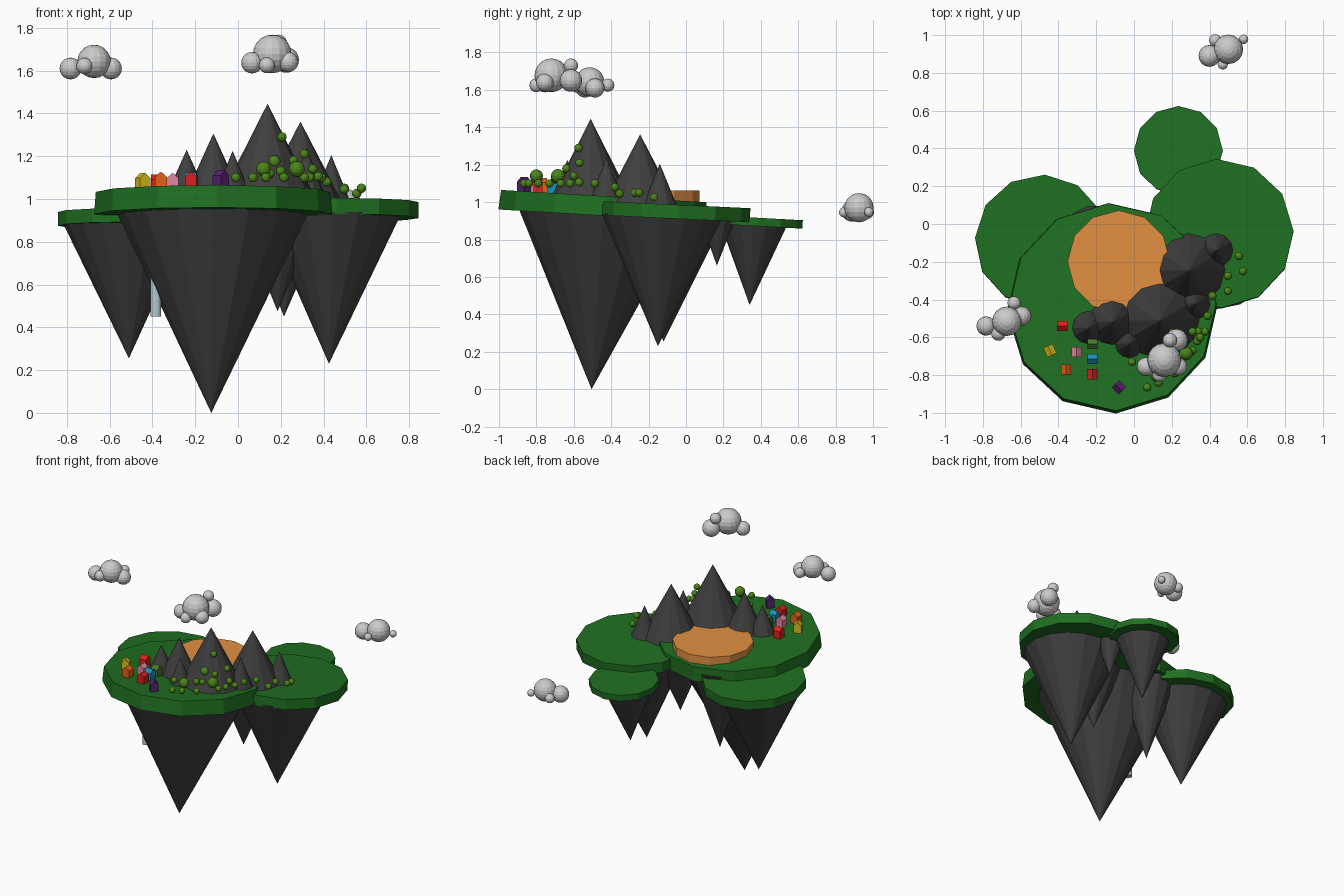
import bpy, bmesh, math
from mathutils import Matrix, Vector

if "Cube" in bpy.data.objects:
    bpy.data.objects.remove(bpy.data.objects["Cube"])


def mat(name, rgb):
    m = bpy.data.materials.new(name)
    m.diffuse_color = (*rgb, 1)
    m.use_nodes = True
    m.node_tree.nodes["Principled BSDF"].inputs["Base Color"].default_value = m.diffuse_color
    return m


GRASS = mat("grass", (0.014, 0.16, 0.015))
ROCK = mat("rock", (0.05, 0.05, 0.05))
CLAY = mat("clay", (0.76, 0.28, 0.055))
LEAF = mat("leaf", (0.07, 0.24, 0.01))
WATER = mat("water", (0.45, 0.6, 0.65))


def finish(name, bm, material=None):
    bmesh.ops.recalc_face_normals(bm, faces=bm.faces)
    me = bpy.data.meshes.new(name)
    bm.to_mesh(me)
    bm.free()
    ob = bpy.data.objects.new(name, me)
    bpy.context.collection.objects.link(ob)
    if material:
        me.materials.append(material)
    return ob


def disc(name, x, y, top, r, thick, tilt, material, phase=0, sides=12, flare=1.0):
    """Low-poly slab, tilted about x, with the given centre of its top face."""
    bm = bmesh.new()
    bmesh.ops.create_cone(bm, cap_ends=True, segments=sides,
                          radius1=r * flare, radius2=r, depth=thick,
                          matrix=Matrix.Translation((0, 0, -thick / 2)) @ Matrix.Rotation(math.radians(phase), 4, 'Z'))
    bm.transform(Matrix.Translation((x, y, top)) @ Matrix.Rotation(tilt, 4, 'X'))
    return finish(name, bm, material)


def spike(name, base, tip, r, sides=14, tilt=0.0):
    """Cone from a base ring centre to a tip, leaning if the tip is offset."""
    bm = bmesh.new()
    slope = math.tan(tilt)
    ring = []
    for i in range(sides):
        a = 2 * math.pi * i / sides
        c, s = r * math.cos(a), r * math.sin(a)
        ring.append(bm.verts.new((base[0] + c, base[1] + s, base[2] + s * slope)))
    apex = bm.verts.new(tip)
    bm.faces.new(ring)
    for i in range(sides):
        bm.faces.new((ring[i], ring[(i + 1) % sides], apex))
    return finish(name, bm, ROCK)


def balls(name, items, seg, rings, material=None):
    bm = bmesh.new()
    for x, y, z, r in items:
        bmesh.ops.create_uvsphere(bm, u_segments=seg, v_segments=rings, radius=r,
                                  matrix=Matrix.Translation((x, y, z)))
    return finish(name, bm, material)


# Grass slabs of the four islands
disc("main_grass", -0.115, -0.44, 1.032, 0.55, 0.105, -0.06, GRASS, phase=2, flare=1.015)
disc("left_grass", -0.49, -0.09, 0.94, 0.352, 0.065, -0.05, GRASS, phase=-3)
disc("right_grass", 0.45, -0.05, 0.986, 0.395, 0.075, -0.047, GRASS, phase=2)
disc("back_grass", 0.235, 0.39, 0.916, 0.235, 0.045, -0.055, GRASS)

# Hanging rock cones below the islands
spike("main_rock", (-0.118, -0.445, 0.94), (-0.125, -0.505, 0), 0.45, 16, -0.06)
spike("left_rock", (-0.52, -0.11, 0.89), (-0.51, -0.12, 0.255), 0.3, 16, -0.05)
spike("right_rock", (0.44, -0.13, 0.925), (0.425, -0.15, 0.23), 0.32, 16, -0.047)
spike("back_rock", (0.225, 0.36, 0.885), (0.215, 0.34, 0.45), 0.18, 16, -0.055)
spike("middle_rock_right", (0.19, -0.19, 0.93), (0.185, -0.20, 0.475), 0.19)
spike("middle_rock_left", (-0.2, -0.1, 0.95), (-0.2, -0.11, 0.34), 0.2)
spike("small_rock", (0.35, 0.17, 0.92), (0.35, 0.165, 0.66), 0.1)

# Round clay plateau
disc("clay_plateau", -0.08, -0.2, 1.062, 0.272, 0.08, 0, CLAY)

# Waterfall column beside the main rock
disc("waterfall", -0.385, -0.52, 0.98, 0.025, 0.53, 0, WATER)

# Mountains: x, y, peak height, base radius
PEAKS = [(0.138, -0.51, 1.445, 0.215), (0.292, -0.245, 1.362, 0.195),
         (-0.115, -0.52, 1.306, 0.13), (-0.24, -0.55, 1.23, 0.095),
         (-0.025, -0.635, 1.225, 0.085), (0.436, -0.14, 1.205, 0.09),
         (0.32, -0.425, 1.24, 0.1)]
for i, (x, y, z, r) in enumerate(PEAKS):
    b = 1.02 if x < 0.25 else 0.985
    spike(f"mountain_{i + 1}", (x, y, b), (x, y, z), r, 12)

# Round trees on the slope
TREES = [(.555, -.17, 1.025), (.577, -.25, 1.05), (.497, -.275, 1.05), (.497, -.355, 1.045),
         (.415, -.38, 1.08), (.39, -.487, 1.10), (.375, -.57, 1.105), (.34, -.57, 1.11),
         (.31, -.57, 1.21), (.205, -.575, 1.29), (.335, -.62, 1.10), (.35, -.6, 1.14),
         (.26, -.64, 1.18), (.07, -.865, 1.10), (.13, -.84, 1.10), (-.01, -.73, 1.10),
         (.215, -.79, 1.10), (.31, -.67, 1.10), (.2, -.7, 1.13), (.15, -.7, 1.12)]
balls("small_trees", [(*t, 0.022) for t in TREES], 12, 8, LEAF)
balls("large_trees", [(.275, -.685, 1.14, .037), (.12, -.8, 1.14, .035), (.17, -.63, 1.175, .029)], 12, 8, LEAF)

# Gabled houses: name, x, y, turn, colour
HOUSES = [("red_house", -.38, -.54, 90, (.75, .015, .012)), ("yellow_house", -.445, -.67, 25, (.7, .52, .01)),
          ("pink_house", -.305, -.677, 0, (.75, .24, .36)), ("green_house", -.22, -.635, 90, (.06, .2, .02)),
          ("blue_house", -.22, -.715, 90, (.01, .28, .48)), ("orange_house", -.36, -.77, 0, (.8, .12, .01)),
          ("scarlet_house", -.22, -.795, 0, (.7, .015, .015)), ("purple_house", -.08, -.865, 45, (.09, .015, .16))]
PROFILE = [(-.027, -.015), (.027, -.015), (.027, .052), (0, .076), (-.027, .052)]
for name, x, y, turn, rgb in HOUSES:
    bm = bmesh.new()
    face = bm.faces.new([bm.verts.new((px, -.027, pz)) for px, pz in PROFILE])
    ext = bmesh.ops.extrude_face_region(bm, geom=[face])["geom"]
    bmesh.ops.translate(bm, vec=(0, .054, 0), verts=[v for v in ext if isinstance(v, bmesh.types.BMVert)])
    # extrude_face_region removes nothing here, so keep both gable ends
    ground = 1.032 - 0.06 * (y + 0.44)
    bm.transform(Matrix.Translation(Vector((x, y, ground))) @ Matrix.Rotation(math.radians(turn), 4, 'Z'))
    finish(name, bm, mat(name, rgb))

# Clouds made of overlapping spheres
balls("cloud_left", [(-.673, -.515, 1.643, .078), (-.783, -.54, 1.61, .051), (-.594, -.487, 1.61, .051),
                     (-.635, -.418, 1.625, .035), (-.718, -.58, 1.622, .038)], 16, 10)
balls("cloud_front", [(.16, -.72, 1.678, .09), (.065, -.755, 1.637, .05), (.225, -.615, 1.65, .06),
                      (.135, -.8, 1.625, .037), (.235, -.755, 1.64, .047), (.19, -.615, 1.73, .038)], 16, 10)
balls("cloud_back", [(.5, .925, .97, .078), (.4, .89, .953, .058), (.58, .978, .947, .025),
                     (.43, .972, .945, .033), (.47, .845, .945, .027)], 16, 10)
